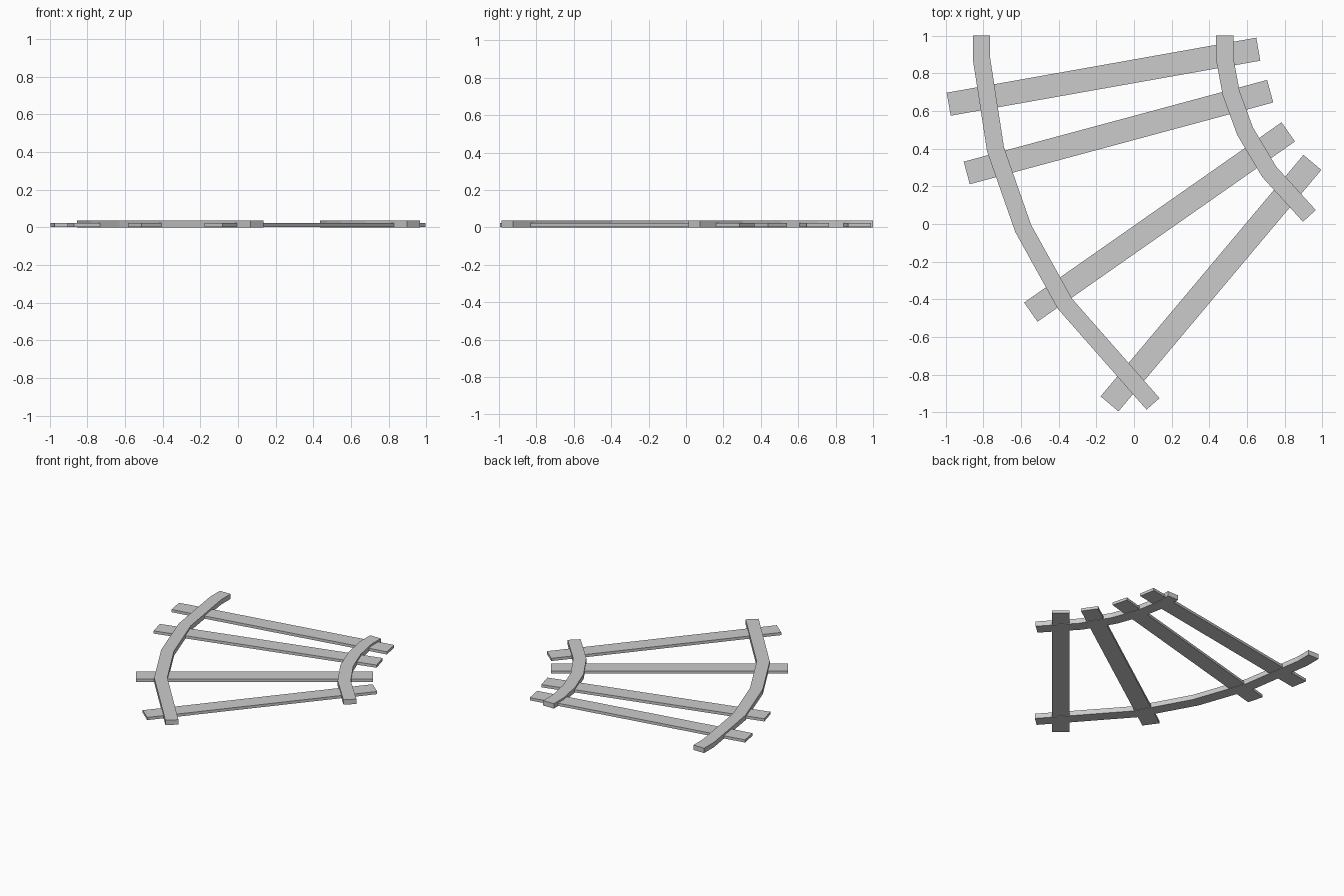
import bpy, bmesh
from mathutils import Vector

if "Cube" in bpy.data.objects:
    bpy.data.objects.remove(bpy.data.objects["Cube"])


def ribbon(name, points, width, z0, z1):
    """Sweep a rectangular section along a flat path with mitred joints."""
    pts = [Vector(p) for p in points]
    dirs = [(b - a).normalized() for a, b in zip(pts, pts[1:])]
    bm = bmesh.new()
    rings = []
    for i, p in enumerate(pts):
        d0, d1 = dirs[max(i - 1, 0)], dirs[min(i, len(dirs) - 1)]
        t = (d0 + d1).normalized()
        side = Vector((-t.y, t.x)) * (width / 2 / t.dot(d0))
        l, r = p + side, p - side
        rings.append([bm.verts.new((q.x, q.y, z))
                      for q, z in ((l, z0), (r, z0), (r, z1), (l, z1))])
    for a, b in zip(rings, rings[1:]):
        for k in range(4):
            m = (k + 1) % 4
            bm.faces.new((a[k], a[m], b[m], b[k]))
    bm.faces.new(rings[0])
    bm.faces.new(rings[-1])
    bmesh.ops.recalc_face_normals(bm, faces=bm.faces)
    mesh = bpy.data.meshes.new(name)
    bm.to_mesh(mesh)
    bm.free()
    ob = bpy.data.objects.new(name, mesh)
    bpy.context.collection.objects.link(ob)
    return ob


# Curved rails
ribbon("outer_rail", [(-0.81, 1.0), (-0.81, 0.88), (-0.735, 0.395), (-0.588, -0.024),
                      (-0.367, -0.423), (0.101, -0.955)], 0.092, 0.0, 0.038)
ribbon("inner_rail", [(0.481, 1.0), (0.481, 0.88), (0.516, 0.694), (0.59, 0.492),
                      (0.718, 0.277), (0.931, 0.043)], 0.092, 0.0, 0.038)

# Sleepers fanning across the bend
sleepers = [((-0.984, 0.636), (0.66, 0.928)), ((-0.888, 0.271), (0.723, 0.705)),
            ((-0.548, -0.468), (0.819, 0.489)), ((-0.130, -0.955), (0.947, 0.327))]
for i, ends in enumerate(sleepers):
    ribbon(f"sleeper_{i + 1}", ends, 0.124, 0.003, 0.024)
